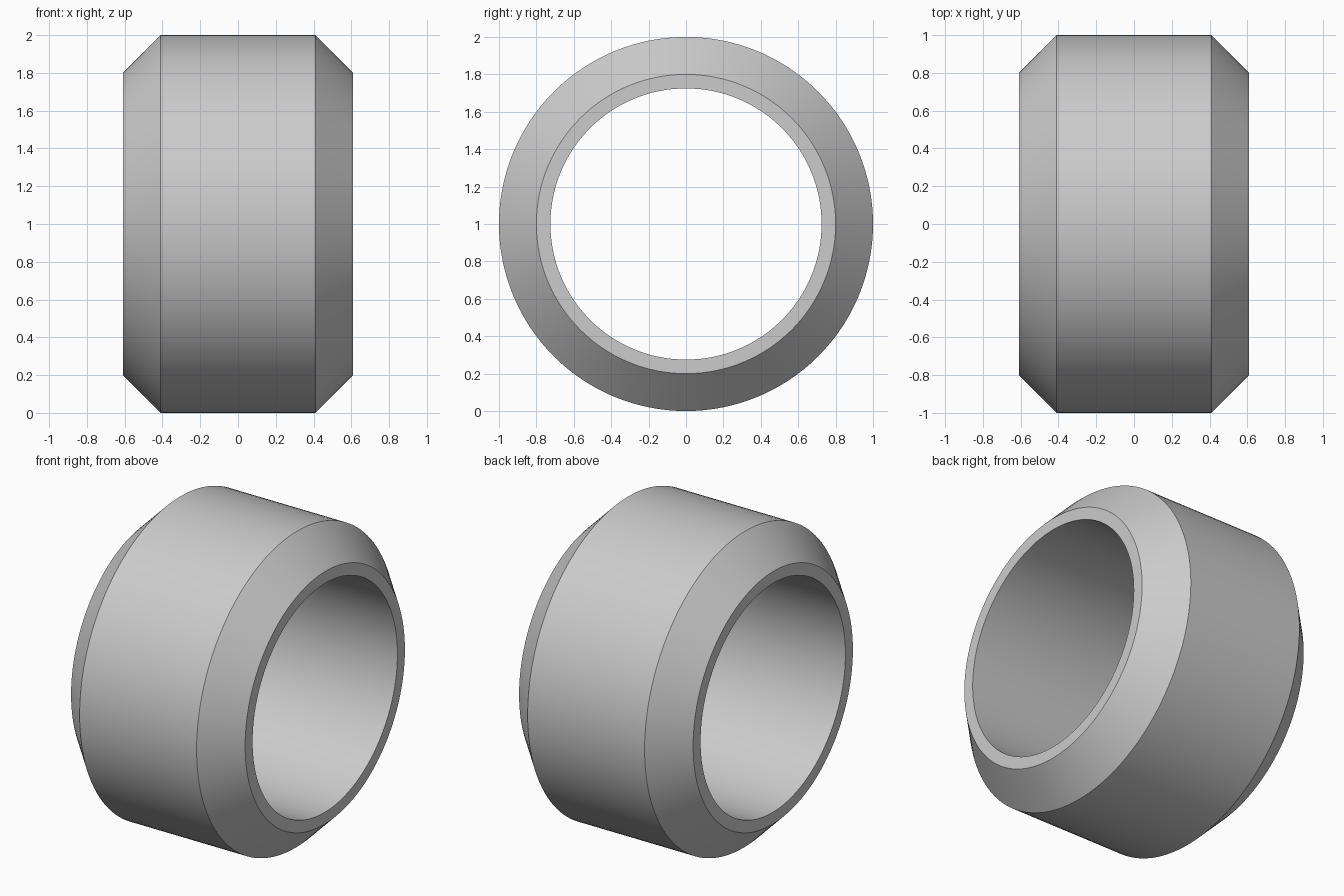
import bpy, bmesh, math

if "Cube" in bpy.data.objects:
    bpy.data.objects.remove(bpy.data.objects["Cube"])

SEGMENTS = 128
# Ring cross-section as (x, radius): outer band, chamfers, end faces, bore
PROFILE = [(-0.61, 0.725), (-0.61, 0.80), (-0.41, 1.0),
           (0.41, 1.0), (0.61, 0.80), (0.61, 0.725)]

bm = bmesh.new()
# Revolve the closed cross-section about the x axis
rings = []
for i in range(SEGMENTS):
    a = 2 * math.pi * i / SEGMENTS
    rings.append([bm.verts.new((x, r * math.cos(a), 1 + r * math.sin(a)))
                  for x, r in PROFILE])
n = len(PROFILE)
for i in range(SEGMENTS):
    a, b = rings[i], rings[(i + 1) % SEGMENTS]
    for j in range(n):
        k = (j + 1) % n
        bm.faces.new((a[j], a[k], b[k], b[j]))
bmesh.ops.recalc_face_normals(bm, faces=bm.faces)

mesh = bpy.data.meshes.new("chamfered_ring")
bm.to_mesh(mesh)
bm.free()
ring = bpy.data.objects.new("chamfered_ring", mesh)
bpy.context.collection.objects.link(ring)

# Plain grey finish
grey = bpy.data.materials.new("light_grey")
grey.diffuse_color = (0.6, 0.6, 0.6, 1)
grey.use_nodes = True
grey.node_tree.nodes["Principled BSDF"].inputs["Base Color"].default_value = grey.diffuse_color
mesh.materials.append(grey)

# Smooth round surfaces, crisp chamfer edges
bpy.context.view_layer.objects.active = ring
ring.select_set(True)
bpy.ops.object.shade_smooth_by_angle(angle=math.radians(30))
